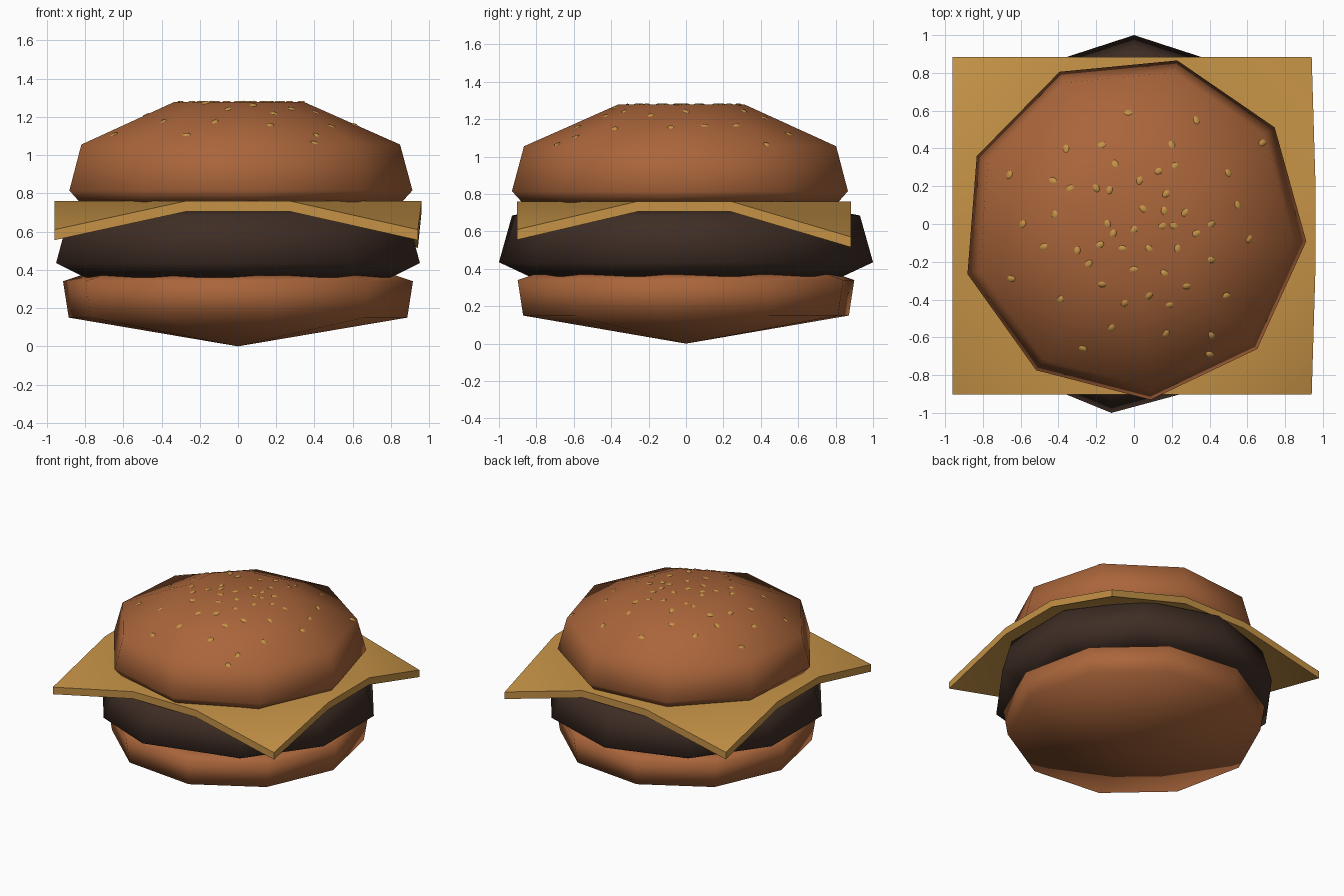
import bpy, bmesh
from math import sin, cos, radians
from mathutils import Vector, Matrix
from mathutils.bvhtree import BVHTree

if "Cube" in bpy.data.objects:
    bpy.data.objects.remove(bpy.data.objects["Cube"], do_unlink=True)


def material(name, color):
    mat = bpy.data.materials.new(name)
    mat.use_nodes = True
    mat.diffuse_color = (*color, 1)
    mat.node_tree.nodes["Principled BSDF"].inputs["Base Color"].default_value = (*color, 1)
    return mat


BUN = material("toasted bun", (0.40, 0.13, 0.043))
PATTY = material("grilled meat", (0.048, 0.026, 0.018))
CHEESE = material("golden cheese", (0.56, 0.29, 0.062))


def finish(bm, name, mat, smooth_angle=180):
    bmesh.ops.recalc_face_normals(bm, faces=bm.faces)
    mesh = bpy.data.meshes.new(name)
    bm.to_mesh(mesh)
    bm.free()
    mesh.materials.append(mat)
    obj = bpy.data.objects.new(name, mesh)
    bpy.context.collection.objects.link(obj)
    bpy.ops.object.select_all(action="DESELECT")
    obj.select_set(True)
    bpy.context.view_layer.objects.active = obj
    bpy.ops.object.shade_smooth_by_angle(angle=radians(smooth_angle))
    return obj


def lathe(sides, phase, profile, center=(0, 0)):
    """Stack of low-poly rings; a zero radius becomes a single tip."""
    bm = bmesh.new()
    rings = []
    for radius, z in profile:
        count = sides if radius else 1
        rings.append([bm.verts.new((center[0] + radius * cos(a), center[1] + radius * sin(a), z))
                      for a in (radians(phase + 360 * i / sides) for i in range(count))])
    for low, high in zip(rings, rings[1:]):
        for i in range(sides):
            j = (i + 1) % sides
            if len(low) == 1:
                bm.faces.new((low[0], high[j], high[i]))
            elif len(high) == 1:
                bm.faces.new((low[i], low[j], high[0]))
            else:
                bm.faces.new((low[i], low[j], high[j], high[i]))
    for ring in (rings[0], rings[-1]):
        if len(ring) > 1:
            bm.faces.new(ring)
    return bm


# Bottom bun with a shallow pointed base
finish(lathe(10, -6, [(0, 0), (0.89, 0.15), (0.92, 0.34), (0.83, 0.37)]), "bottom_bun", BUN)

# Meat patty, widest near its lower edge
patty = lathe(10, 18, [(0.84, 0.36), (1.0, 0.435), (0.93, 0.685), (0.80, 0.71)])
for v in patty.verts:
    if v.co.y < -0.75 and abs(v.co.x) < 0.05:
        v.co.x -= 0.12
finish(patty, "patty", PATTY)

# Cheese slice: three-by-three sheet with drooping corners
bm = bmesh.new()
steps = (-0.96, -0.27, 0.27, 0.96)
sheets = []
for thickness in (0.055, 0):
    grid = []
    for y in steps:
        row = []
        for x in steps:
            corner = abs(x) > 0.5 and abs(y) > 0.5
            droop = 0.15 if corner else 0
            if corner and x > 0 and y > 0:
                droop = 0.19
            pull = 0.98 if corner and x > 0 else 1
            row.append(bm.verts.new((x * pull, y * 0.93 - 0.01, 0.705 - droop + thickness)))
        grid.append(row)
    sheets.append(grid)
    for j in range(3):
        for i in range(3):
            a, b, c, d = grid[j][i], grid[j][i + 1], grid[j + 1][i + 1], grid[j + 1][i]
            if i == 1 or j == 1:
                bm.faces.new((a, b, c, d))
            elif i == j:
                bm.faces.new((a, b, d))
                bm.faces.new((b, c, d))
            else:
                bm.faces.new((a, b, c))
                bm.faces.new((a, c, d))
rims = [g[0] + [r[3] for r in g[1:]] + g[3][2::-1] + [g[2][0], g[1][0]] for g in sheets]
for i in range(len(rims[0])):
    j = (i + 1) % len(rims[0])
    bm.faces.new((rims[0][i], rims[0][j], rims[1][j], rims[1][i]))
finish(bm, "cheese_slice", CHEESE, 60)

# Top bun: nine-sided dome with a flat crown
dome = lathe(9, -4.5, [(0.86, 0.755), (0.915, 0.815), (0.85, 1.055), (0.345, 1.278)], (0, -0.02))
dome.normal_update()
surface = BVHTree.FromBMesh(dome)
finish(dome, "top_bun", BUN)

# Sesame seeds dropped onto the dome, in hundredths
spots = [
    (-3, 59), (33, 55), (68, 43), (-36, 40), (-17, 42), (20, 42), (-10, 32), (22, 31), (50, 27),
    (-66, 26), (-43, 23), (3, 23), (13, 28), (-34, 19), (-20, 19), (-13, 18), (17, 16), (-42, 5),
    (5, 8), (16, 7), (27, 6), (55, 10), (-59, 0), (-14, 0), (0, -3), (15, -1), (21, -1), (41, 0),
    (-11, -5), (33, -5), (61, -8), (-48, -12), (-30, -14), (-18, -11), (-6, -13), (8, -13),
    (23, -13), (-24, -21), (0, -24), (16, -26), (41, -19), (-65, -29), (-17, -32), (28, -33),
    (-39, -40), (-5, -42), (8, -38), (19, -43), (49, -38), (-12, -55), (17, -58), (-27, -66),
    (40, -69), (41, -59)]
seeds = bmesh.new()
for n, (x, y) in enumerate(spots):
    point, normal, _, _ = surface.ray_cast(Vector((x / 100, y / 100, 2)), Vector((0, 0, -1)))
    if point is None:
        continue
    if normal.z < 0:
        normal = -normal
    turn = normal.to_track_quat("Z", "Y").to_matrix().to_4x4()
    shape = Matrix.Rotation(n * 2.4, 4, "Z") @ Matrix.Diagonal((0.023, 0.017, 0.006, 1))
    bmesh.ops.create_uvsphere(seeds, u_segments=8, v_segments=4, radius=1,
                              matrix=Matrix.Translation(point) @ turn @ shape)
finish(seeds, "sesame_seeds", CHEESE, 60)
